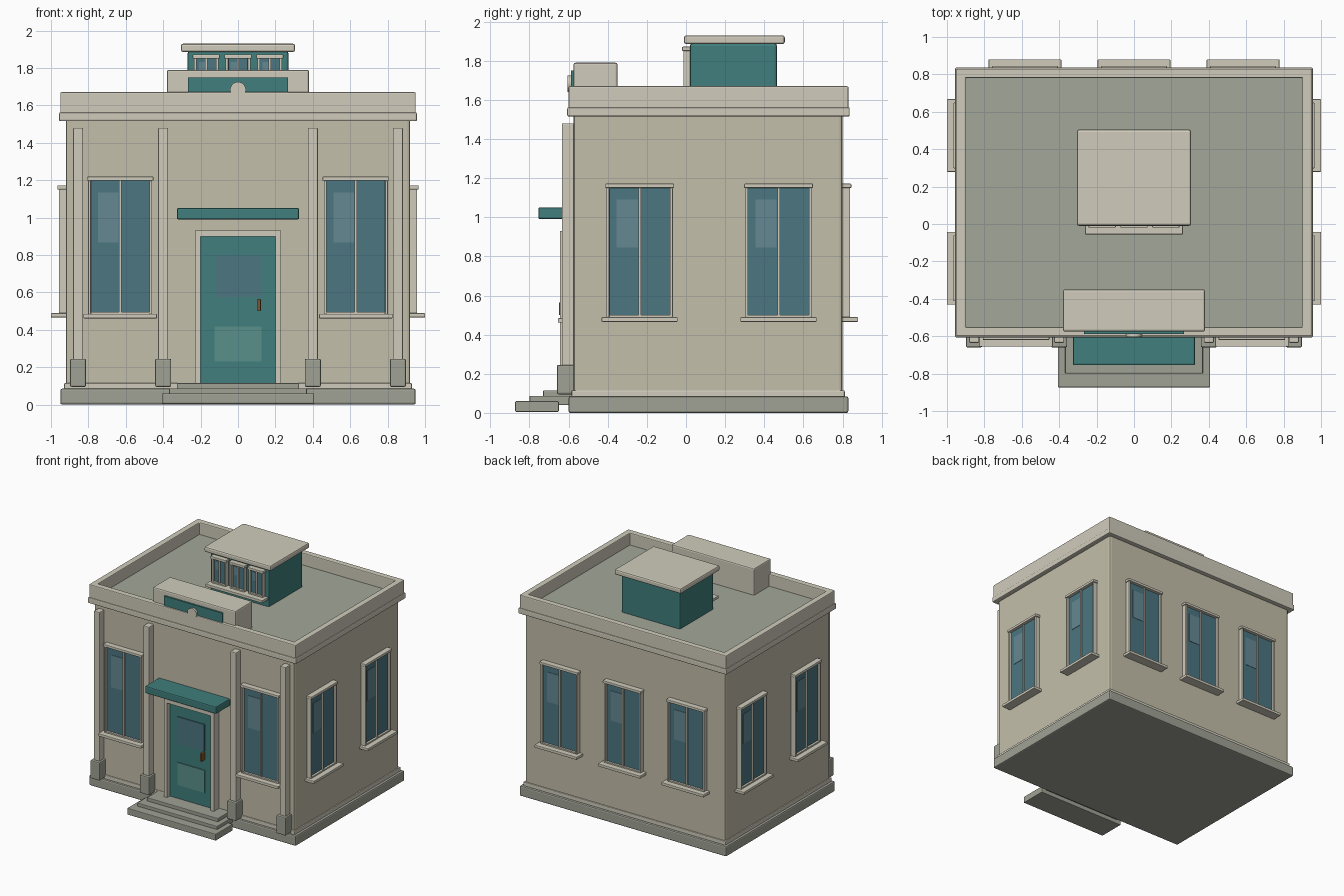
import bpy, bmesh, math
from mathutils import Matrix

if "Cube" in bpy.data.objects:
    bpy.data.objects.remove(bpy.data.objects["Cube"])


def material(name, r, g, b):
    m = bpy.data.materials.new(name)
    m.diffuse_color = (r, g, b, 1)
    m.use_nodes = True
    m.node_tree.nodes["Principled BSDF"].inputs["Base Color"].default_value = m.diffuse_color
    return m


WALL = material("wall_stone", 0.55, 0.52, 0.40)
TRIM = material("trim_stone", 0.63, 0.60, 0.50)
GREY = material("grey_stone", 0.35, 0.36, 0.30)
DECK = material("roof_felt", 0.37, 0.39, 0.32)
TEAL = material("teal_paint", 0.05, 0.21, 0.20)
PALE = material("pale_teal", 0.10, 0.28, 0.26)
GLASS = material("glass", 0.07, 0.18, 0.22)
SHINE = material("glass_highlight", 0.13, 0.25, 0.29)
BRONZE = material("bronze", 0.20, 0.09, 0.03)


def box(name, x, y, z, mat, bevel=0.0, place=None, rim=None):
    """Box from (min, max) pairs; rim=(thickness, depth) hollows the top."""
    bm = bmesh.new()
    bmesh.ops.create_cube(bm, size=1)
    for v in bm.verts:
        v.co = [(a + b) / 2 + c * (b - a) for (a, b), c in zip((x, y, z), v.co)]
    if rim:
        bm.normal_update()
        top = max(bm.faces, key=lambda f: f.calc_center_median().z)
        bmesh.ops.inset_region(bm, faces=[top], thickness=rim[0], use_even_offset=True)
        low = bmesh.ops.extrude_face_region(bm, geom=[top])
        verts = [g for g in low["geom"] if isinstance(g, bmesh.types.BMVert)]
        bmesh.ops.translate(bm, verts=verts, vec=(0, 0, -rim[1]))
        if top.is_valid:
            bmesh.ops.delete(bm, geom=[top], context='FACES_ONLY')
    bmesh.ops.recalc_face_normals(bm, faces=bm.faces)
    me = bpy.data.meshes.new(name)
    bm.to_mesh(me)
    bm.free()
    me.materials.append(mat)
    ob = bpy.data.objects.new(name, me)
    bpy.context.collection.objects.link(ob)
    if place:
        ob.matrix_world = place
    if bevel:
        mod = ob.modifiers.new("soft_edges", 'BEVEL')
        mod.width, mod.segments = bevel, 2
    return ob


def sym(w):
    return (-w, w)


def window(name, x, y, angle, w, z0, z1, t=0.018, glass_out=0.018):
    """Framed window facing local -y; w is half the glass width."""
    p = Matrix.Translation((x, y, 0)) @ Matrix.Rotation(math.radians(angle), 4, 'Z')
    h = z1 - z0
    box(name + "_glass", sym(w), (-glass_out, 0.02), (z0, z1), GLASS, 0, p)
    box(name + "_highlight", (-w * 0.76, -w * 0.06), (-glass_out - 0.003, 0),
        (z0 + h * 0.53, z0 + h * 0.91), SHINE, 0, p)
    box(name + "_mullion", sym(t * 0.35), (-0.03, 0.01), (z0, z1), TRIM, 0, p)
    for s, side in ((-1, "left"), (1, "right")):
        edge = sorted((s * w, s * (w + t * 0.8)))
        box(f"{name}_{side}_jamb", edge, (-0.038, 0.02), (z0 - t * 0.6, z1), TRIM, 0.003, p)
    box(name + "_head", sym(w + t * 1.15), (-0.045, 0.02), (z1, z1 + t * 1.2), TRIM, 0.004, p)
    box(name + "_bottom_rail", sym(w), (-0.036, 0.02), (z0 - t * 0.6, z0), TRIM, 0, p)
    box(name + "_sill", sym(w + t * 2.2), (-0.08, 0.02), (z0 - t * 1.9, z0 - t * 0.6),
        TRIM, 0.004, p)


# Main block
box("plinth", sym(0.95), (-0.60, 0.83), (0, 0.085), GREY, 0.01)
box("base_course", sym(0.93), (-0.585, 0.812), (0.08, 0.115), TRIM, 0.006)
box("walls", sym(0.92), (-0.575, 0.80), (0.08, 1.53), WALL, 0.015)

# Cornice, hollow parapet and roof deck
box("cornice", sym(0.957), (-0.607, 0.837), (1.515, 1.562), TRIM, 0.008)
box("parapet", sym(0.95), (-0.60, 0.83), (1.555, 1.67), TRIM, 0.007, rim=(0.05, 0.108))
box("roof_deck", sym(0.90), (-0.55, 0.78), (1.54, 1.57), DECK)

# Raised front block with panel and round boss
box("front_block", sym(0.38), (-0.575, -0.35), (1.56, 1.79), TRIM, 0.01)
box("front_block_panel", sym(0.267), (-0.588, -0.56), (1.60, 1.75), TEAL)
bpy.ops.mesh.primitive_cylinder_add(vertices=32, radius=0.042, depth=0.04,
                                    location=(0, -0.585, 1.683), rotation=(math.pi / 2, 0, 0))
boss = bpy.context.object
boss.name = "round_boss"
boss.data.materials.append(TRIM)
bpy.ops.object.shade_smooth_by_angle()

# Rooftop room
box("roof_room", sym(0.27), (0.02, 0.465), (1.56, 1.888), TEAL, 0.012)
box("roof_room_slab", sym(0.305), (-0.01, 0.505), (1.885, 1.93), TRIM, 0.012)
for i in range(3):
    window(f"roof_window_{i + 1}", (i - 1) * 0.17, 0.025, 0, 0.052, 1.66, 1.85, 0.018)

# Windows on all four sides
for i, s in enumerate((-1, 1)):
    window(f"front_window_{i + 1}", s * 0.63, -0.575, 0, 0.157, 0.495, 1.197)
for i, y in enumerate((-0.237, 0.473)):
    window(f"right_window_{i + 1}", 0.92, y, 90, 0.155, 0.50, 1.15)
    window(f"left_window_{i + 1}", -0.92, y, -90, 0.155, 0.50, 1.15)
for i in range(3):
    window(f"back_window_{i + 1}", (i - 1) * 0.583, 0.80, 180, 0.155, 0.50, 1.15)

# Pilasters
for i, x in enumerate((-0.855, -0.40, 0.40, 0.855)):
    box(f"pilaster_{i + 1}", (x - 0.027, x + 0.027), (-0.635, -0.56), (0.1, 1.48), TRIM, 0.006)
    box(f"pilaster_base_{i + 1}", (x - 0.043, x + 0.043), (-0.66, -0.57), (0.095, 0.245),
        GREY, 0.008)

# Door with frame, panels and handle
box("door", sym(0.20), (-0.61, -0.56), (0.115, 0.90), TEAL)
for s, side in ((-1, "left"), (1, "right")):
    box(f"door_{side}_jamb", sorted((s * 0.20, s * 0.23)), (-0.645, -0.56), (0.11, 0.90), TRIM)
box("door_head", sym(0.23), (-0.645, -0.56), (0.90, 0.93), TRIM)
box("door_window", sym(0.122), (-0.618, -0.60), (0.575, 0.797), GLASS)
box("door_lower_panel", sym(0.125), (-0.618, -0.60), (0.23, 0.417), PALE)
box("door_handle", (0.104, 0.122), (-0.65, -0.60), (0.50, 0.565), BRONZE, 0.004)
box("door_canopy", sym(0.327), (-0.755, -0.56), (0.99, 1.05), TEAL, 0.008)

# Entrance steps
box("lower_step", sym(0.407), (-0.873, -0.65), (0.005, 0.06), GREY, 0.005)
box("middle_step", sym(0.368), (-0.80, -0.59), (0.04, 0.087), GREY, 0.005)
box("upper_step", sym(0.327), (-0.73, -0.57), (0.08, 0.115), GREY, 0.005)
